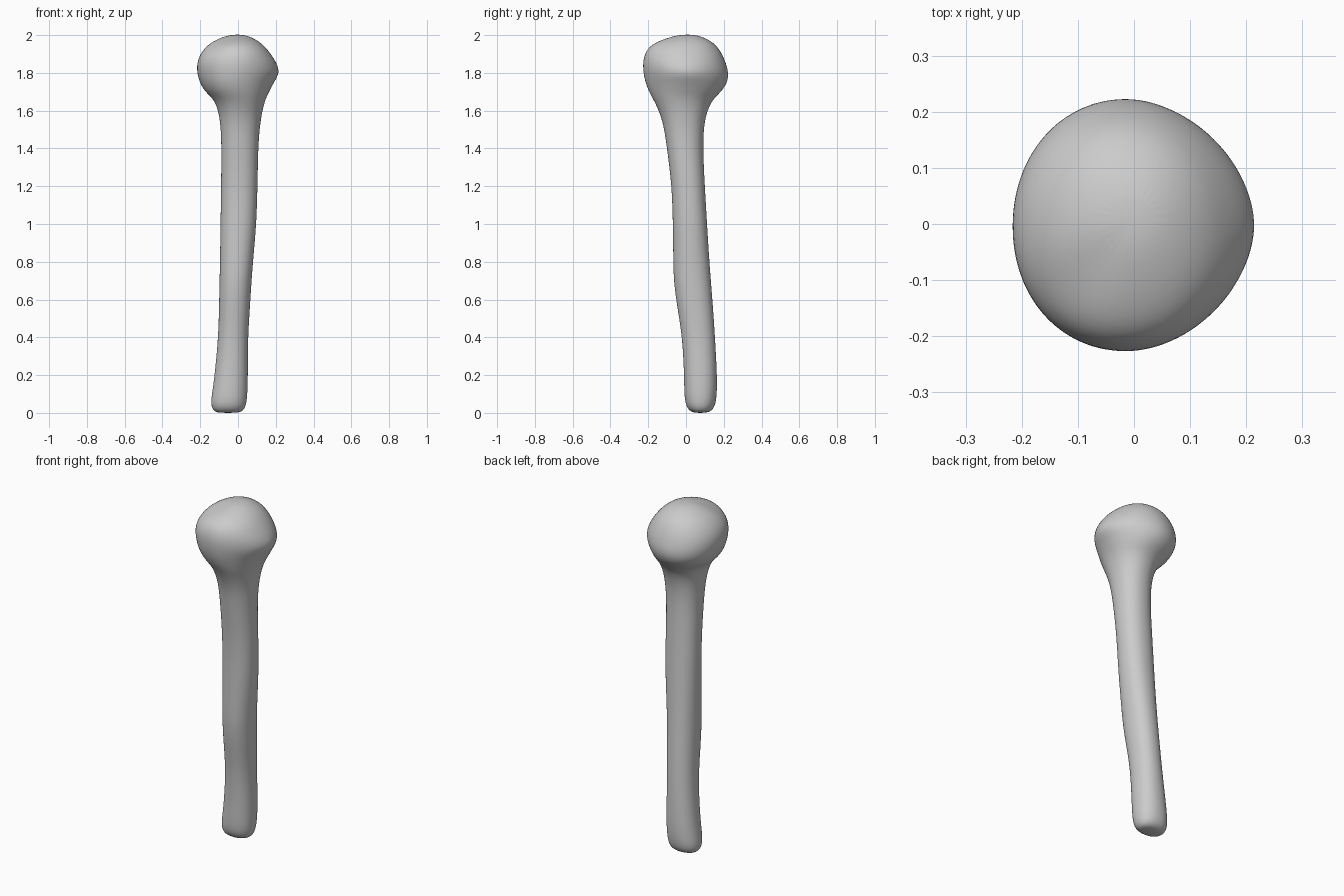
import bpy, bmesh, math
from mathutils import Vector

# Cross-sections: z, x min, x max, y min, y max
SECTIONS = [
    (0.000, -0.105, 0.000, 0.045, 0.105),
    (0.010, -0.130, 0.028, 0.018, 0.137),
    (0.045, -0.146, 0.046, -0.005, 0.158),
    (0.12, -0.135, 0.051, -0.010, 0.165),
    (0.22, -0.122, 0.053, -0.011, 0.164),
    (0.40, -0.105, 0.053, -0.020, 0.154),
    (0.55, -0.101, 0.063, -0.045, 0.144),
    (0.70, -0.098, 0.072, -0.067, 0.132),
    (0.85, -0.095, 0.084, -0.068, 0.121),
    (1.00, -0.093, 0.098, -0.070, 0.112),
    (1.20, -0.090, 0.104, -0.075, 0.100),
    (1.40, -0.088, 0.107, -0.101, 0.090),
    (1.52, -0.092, 0.116, -0.118, 0.095),
    (1.60, -0.105, 0.130, -0.144, 0.113),
    (1.66, -0.128, 0.146, -0.174, 0.143),
    (1.70, -0.176, 0.165, -0.197, 0.188),
    (1.75, -0.205, 0.192, -0.217, 0.222),
    (1.80, -0.218, 0.223, -0.227, 0.227),
    (1.85, -0.219, 0.208, -0.230, 0.214),
    (1.90, -0.202, 0.176, -0.221, 0.193),
    (1.95, -0.162, 0.135, -0.190, 0.160),
    (1.985, -0.100, 0.082, -0.105, 0.105),
    (2.003, -0.035, 0.030, -0.030, 0.045),
]
SIDES = 28


def ring(bm, z, x0, x1, y0, y1):
    """Rounded section, each half reaching exactly to its own limits."""
    head = max(0.0, 1 - abs(z - 1.80) / 0.12)
    cx = (x0 + x1) / 2 - 0.015 * head
    cy = (y0 + y1) / 2
    power = 0.92 if z < 1.6 else 0.96
    verts = []
    for i in range(SIDES):
        a = 2 * math.pi * i / SIDES
        c, s = math.cos(a), math.sin(a)
        # The right side of the head narrows to a blunt ridge
        p = power + (0.16 * head if c > 0 else 0)
        ux = math.copysign(abs(c) ** p, c)
        uy = math.copysign(abs(s) ** p, s)
        x = cx + ux * ((x1 - cx) if c > 0 else (cx - x0))
        y = cy + uy * (y1 - y0) / 2
        verts.append(bm.verts.new((x, y, z)))
    return verts


bm = bmesh.new()
rings = [ring(bm, *s) for s in SECTIONS]
for lo, hi in zip(rings, rings[1:]):
    for i in range(SIDES):
        j = (i + 1) % SIDES
        bm.faces.new((lo[i], lo[j], hi[j], hi[i]))
bm.faces.new(rings[0][::-1])
bm.faces.new(rings[-1])

# Shallow dent in the front left of the head
dent = Vector((-0.10, -0.11, 1.95))
inward = Vector((0.4, 0.45, -0.8)).normalized()
for v in bm.verts:
    d = (v.co - dent).length
    v.co += inward * 0.016 * math.exp(-(d / 0.06) ** 2)

bmesh.ops.recalc_face_normals(bm, faces=bm.faces)
mesh = bpy.data.meshes.new("bone_club")
bm.to_mesh(mesh)
bm.free()
for poly in mesh.polygons:
    poly.use_smooth = True

# Shaft and knob as one smooth body
club = bpy.data.objects.new("bone_club", mesh)
bpy.context.collection.objects.link(club)
sub = club.modifiers.new("smooth", 'SUBSURF')
sub.levels = 2
sub.render_levels = 2
